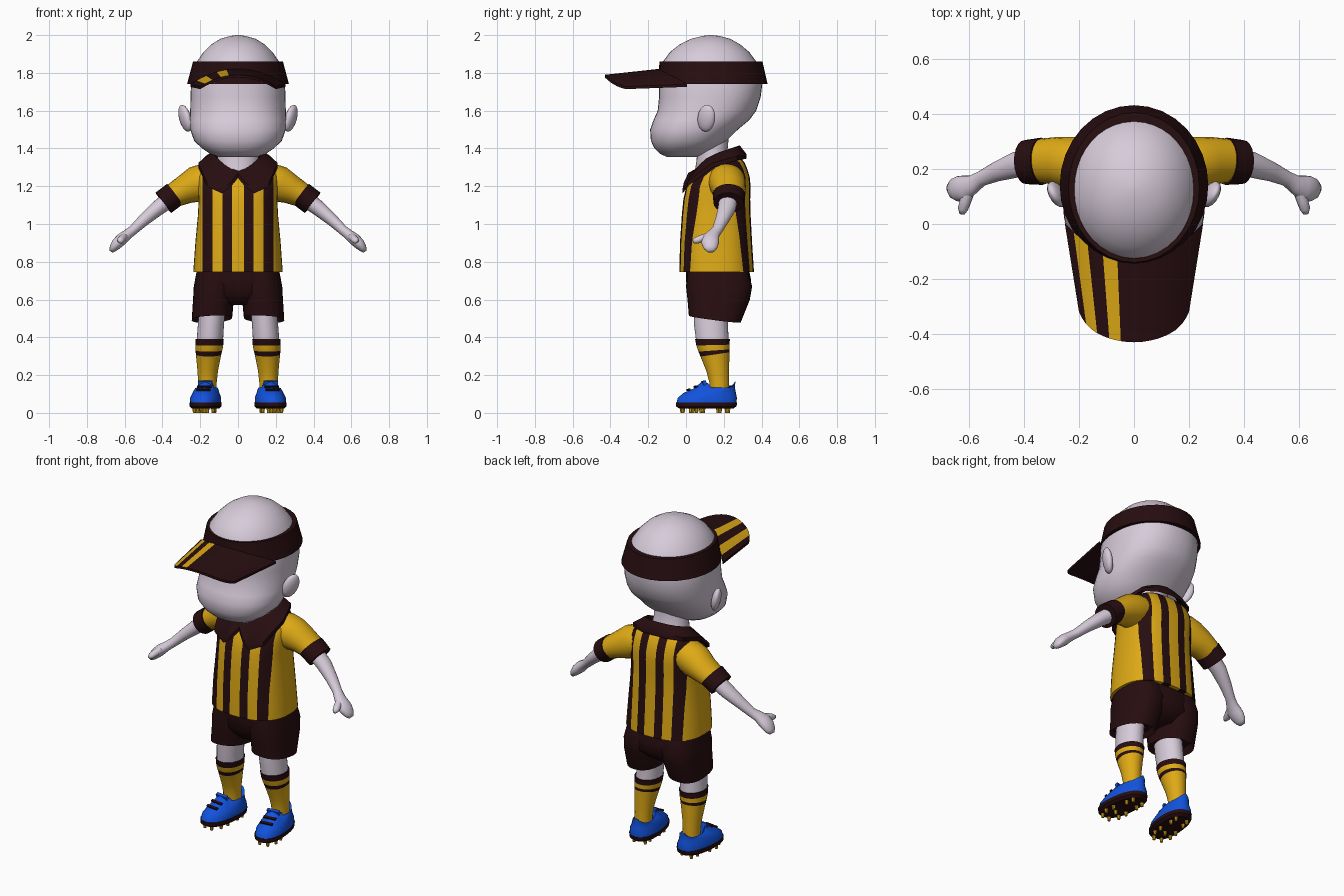
import bpy, bmesh, math
from mathutils import Vector, Matrix

def material(name, rgb):
    m = bpy.data.materials.new(name)
    m.diffuse_color = (*rgb, 1)
    return m

SKIN = material("pale skin", (0.68, 0.60, 0.70))
GOLD = material("gold", (0.73, 0.40, 0.008))
BROWN = material("dark brown", (0.020, 0.004, 0.005))
BLUE = material("blue", (0.006, 0.085, 0.72))

def finish(name, bm, mats, mirror=False, angle=50):
    bmesh.ops.recalc_face_normals(bm, faces=bm.faces[:])
    me = bpy.data.meshes.new(name)
    bm.to_mesh(me)
    bm.free()
    for m in mats:
        me.materials.append(m)
    ob = bpy.data.objects.new(name, me)
    bpy.context.collection.objects.link(ob)
    bpy.ops.object.select_all(action='DESELECT')
    ob.select_set(True)
    bpy.context.view_layer.objects.active = ob
    bpy.ops.object.shade_smooth_by_angle(angle=math.radians(angle))
    if mirror:
        mod = ob.modifiers.new("other side", 'MIRROR')
        mod.use_mirror_merge = False
    return ob

def skin(rings, mat=lambda i, j: 0, caps=True, loop=False):
    """Join equal-length closed rings of points into one surface."""
    bm = bmesh.new()
    vs = [[bm.verts.new(p) for p in r] for r in rings]
    n = len(vs[0])
    for i in range(len(vs) if loop else len(vs) - 1):
        a, b = vs[i], vs[(i + 1) % len(vs)]
        for j in range(n):
            k = (j + 1) % n
            bm.faces.new((a[j], a[k], b[k], b[j])).material_index = mat(i, j)
    if caps and not loop:
        bm.faces.new(vs[0]).material_index = mat(0, 0)
        bm.faces.new(vs[-1]).material_index = mat(len(vs) - 2, 0)
    return bm

def oval(z, cx, y0, y1, rx, power=2.0, n=32):
    """Horizontal superellipse between depths y0 and y1."""
    pts = []
    for k in range(n):
        a = 2 * math.pi * k / n
        s, c = math.sin(a), math.cos(a)
        sx = math.copysign(abs(s) ** (2 / power), s)
        cy = math.copysign(abs(c) ** (2 / power), c)
        pts.append(Vector((cx + rx * sx, (y0 + y1) / 2 - (y1 - y0) / 2 * cy, z)))
    return pts

def tube(sections, n=20):
    """Rings along a path of (x, y, z, depth radius, height radius)."""
    pts = [Vector(s[:3]) for s in sections]
    rings = []
    for i, s in enumerate(sections):
        d = (pts[min(i + 1, len(pts) - 1)] - pts[max(i - 1, 0)]).normalized()
        u = Vector((0, 1, 0)) if abs(d.y) < 0.7 else Vector((1, 0, 0))
        u = (u - d * u.dot(d)).normalized()
        v = d.cross(u)
        rings.append([pts[i] + u * s[3] * math.cos(2 * math.pi * k / n)
                      + v * s[4] * math.sin(2 * math.pi * k / n) for k in range(n)])
    return rings

# Head: z, front, back, half width
head = [(1.355, -0.10, 0.06, 0.10), (1.37, -0.135, 0.10, 0.145), (1.40, -0.167, 0.16, 0.19),
        (1.44, -0.186, 0.215, 0.232), (1.50, -0.19, 0.275, 0.253), (1.55, -0.172, 0.335, 0.256),
        (1.60, -0.15, 0.372, 0.253), (1.67, -0.143, 0.395, 0.252), (1.75, -0.142, 0.405, 0.248),
        (1.81, -0.137, 0.397, 0.235), (1.86, -0.122, 0.372, 0.217), (1.91, -0.085, 0.335, 0.183),
        (1.95, -0.035, 0.288, 0.143), (1.98, 0.025, 0.235, 0.094), (1.995, 0.085, 0.178, 0.042),
        (2.0, 0.12, 0.14, 0.01)]
finish("head", skin([oval(z, 0, a, b, w, 2.25 if z < 1.8 else 2.05, 40) for z, a, b, w in head]),
       [SKIN], angle=80)
finish("neck", skin([oval(1.24, 0, 0.04, 0.27, 0.13), oval(1.33, 0, 0.055, 0.25, 0.112),
                     oval(1.39, 0, 0.06, 0.22, 0.105), oval(1.50, 0, 0.05, 0.23, 0.10)]), [SKIN])

# Ears
bm = bmesh.new()
bmesh.ops.create_uvsphere(bm, u_segments=16, v_segments=10, radius=1, matrix=(
    Matrix.Translation((0.28, 0.108, 1.56)) @ Matrix.Rotation(-0.45, 4, 'Z') @ Matrix.Rotation(0.2, 4, 'Y')
    @ Matrix.Rotation(-0.25, 4, 'X') @ Matrix.Diagonal((0.026, 0.05, 0.074, 1))))
finish("ear", bm, [SKIN], True, 80)

# Visor band and curved brim with two stripes on its top
band = [(1.74, -0.15, 0.432, 0.27), (1.86, -0.14, 0.405, 0.238),
        (1.86, -0.125, 0.373, 0.217), (1.74, -0.135, 0.40, 0.24)]
finish("visor_band", skin([oval(z, 0, a, b, w) for z, a, b, w in band], loop=True), [BROWN], angle=30)
us = [-1, -0.94, -0.87, -0.77, -0.67, -0.56, -0.45, -0.345, -0.24, -0.12, 0,
      0.15, 0.3, 0.45, 0.6, 0.75, 0.87, 0.94, 1]
def brim_section(u):
    root = Vector((0.252 * u, -0.135 + 0.14 * u ** 2, 1.822 - 0.082 * u ** 2))
    tip = Vector((0.2 * u, -0.43 + 0.07 * u ** 2 + 0.04 * u ** 8, 1.79 - 0.062 * u ** 2))
    top = [root.lerp(tip, t / 4) for t in range(5)]
    return top + [p - Vector((0, 0, 0.014)) for p in reversed(top)]
finish("visor_brim", skin([brim_section(u) for u in us],
       lambda i, j: int(j < 4 and i in (2, 3, 6, 7))), [BROWN, GOLD], angle=40)

# Shirt body, cut along vertical stripe edges
shirt = [(0.745, -0.035, 0.36, 0.237), (0.90, -0.032, 0.35, 0.226), (1.05, -0.022, 0.342, 0.212),
         (1.13, -0.014, 0.34, 0.208), (1.20, 0.002, 0.342, 0.212), (1.25, 0.03, 0.337, 0.212),
         (1.29, 0.075, 0.325, 0.20), (1.325, 0.12, 0.31, 0.175), (1.35, 0.15, 0.29, 0.13)]
bm = skin([oval(z, 0, a, b, w, 2.5, 40) for z, a, b, w in shirt])
for x in (0.033, 0.083, 0.136, 0.188):
    for s in (-1, 1):
        bmesh.ops.bisect_plane(bm, geom=bm.verts[:] + bm.edges[:] + bm.faces[:],
                               plane_co=(s * x, 0, 0), plane_no=(1, 0, 0))
for f in bm.faces:
    x = abs(f.calc_center_median().x)
    f.material_index = int(0.033 < x < 0.083 or 0.136 < x < 0.188)
finish("shirt", bm, [GOLD, BROWN])

# Sleeves and cuffs
finish("sleeve", skin(tube([(0.10, 0.215, 1.245, 0.085, 0.075), (0.17, 0.215, 1.23, 0.098, 0.092),
                            (0.22, 0.22, 1.21, 0.096, 0.096), (0.28, 0.23, 1.183, 0.087, 0.078),
                            (0.345, 0.23, 1.15, 0.08, 0.064)])), [GOLD], True)
finish("sleeve_cuff", skin(tube([(0.335, 0.228, 1.158, 0.086, 0.068),
                                 (0.395, 0.225, 1.112, 0.08, 0.068)])), [BROWN], True)

# Collar with two rounded points: inner and outer edge from front to back
inner = [(0.0, 0.05, 1.275), (0.035, 0.052, 1.285), (0.07, 0.07, 1.305), (0.11, 0.11, 1.34),
         (0.135, 0.17, 1.37), (0.11, 0.245, 1.395), (0.06, 0.275, 1.405), (0.0, 0.285, 1.408)]
outer = [(0.0, 0.012, 1.262), (0.04, -0.012, 1.21), (0.085, -0.018, 1.178), (0.165, 0.008, 1.215),
         (0.21, 0.14, 1.315), (0.17, 0.27, 1.352), (0.08, 0.312, 1.36), (0.0, 0.32, 1.362)]
def full_loop(half, dz=0):
    pts = half + [(-x, y, z) for x, y, z in half[-2:0:-1]]
    return [Vector((x, y, z + dz)) for x, y, z in pts]
finish("collar", skin([full_loop(inner, 0.008), full_loop(outer, 0.008), full_loop(outer, -0.016),
                       full_loop(inner, -0.02)], loop=True), [BROWN], angle=40)

# Arms, hands and thumbs
finish("arm", skin(tube([(0.36, 0.225, 1.132, 0.05, 0.045), (0.43, 0.215, 1.08, 0.047, 0.04),
                         (0.50, 0.19, 1.02, 0.036, 0.032), (0.555, 0.165, 0.968, 0.028, 0.026),
                         (0.585, 0.145, 0.945, 0.034, 0.027), (0.615, 0.13, 0.92, 0.047, 0.032),
                         (0.64, 0.128, 0.897, 0.046, 0.03), (0.66, 0.13, 0.872, 0.036, 0.022),
                         (0.672, 0.132, 0.855, 0.018, 0.012)])), [SKIN], True, 80)
finish("thumb", skin(tube([(0.597, 0.13, 0.935, 0.022, 0.022), (0.612, 0.085, 0.924, 0.021, 0.02),
                           (0.622, 0.055, 0.913, 0.019, 0.018), (0.625, 0.037, 0.908, 0.01, 0.01)],
                          12)), [SKIN], True, 80)

# Shorts: seat and two flared legs with hems dipping to the back
finish("shorts_seat", skin([oval(0.80, 0, 0.0, 0.325, 0.212, 2.4), oval(0.70, 0, 0.0, 0.345, 0.225, 2.4),
                            oval(0.63, 0, 0.01, 0.345, 0.20, 2.4), oval(0.57, 0, 0.06, 0.28, 0.12)]), [BROWN])
legs = [oval(0.76, 0.115, 0.01, 0.325, 0.102, 2.4), oval(0.67, 0.122, 0.0, 0.35, 0.112, 2.4),
        oval(0.60, 0.13, 0.008, 0.338, 0.108, 2.4), oval(0.50, 0.138, 0.015, 0.29, 0.107, 2.4),
        oval(0.53, 0.138, 0.03, 0.275, 0.09, 2.4)]
for p in legs[3]:
    p.z += -0.13 * (p.y - 0.13) - 0.06 * (p.x - 0.138)
finish("shorts_leg", skin(legs), [BROWN], True)

# Legs and striped socks
finish("leg", skin([oval(0.56, 0.135, 0.04, 0.22, 0.07), oval(0.47, 0.143, 0.042, 0.222, 0.069),
                    oval(0.37, 0.15, 0.055, 0.226, 0.07)]), [SKIN], True)
sock = [(0.392, 0.048, 0.232, 0.075), (0.357, 0.055, 0.231, 0.074), (0.324, 0.066, 0.23, 0.071),
        (0.296, 0.077, 0.23, 0.067), (0.22, 0.108, 0.228, 0.054), (0.16, 0.124, 0.228, 0.049),
        (0.08, 0.125, 0.23, 0.049)]
rings = [oval(z, 0.15 + 0.012 * min(1, (0.392 - z) / 0.2), a, b, w) for z, a, b, w in sock]
for r in rings[1:4]:
    for p in r:
        p.z += 0.10 * (p.y - 0.06) * (0.4 if r is rings[1] else 1.2 if r is rings[2] else 2.4) * 0.6
finish("sock", skin(rings, lambda i, j: int(i in (0, 2))), [GOLD, BROWN], True)

# Boots turned slightly outwards around the ankle
TURN = (Matrix.Translation((0.163, 0.18, 0)) @ Matrix.Rotation(0.12, 4, 'Z')
        @ Matrix.Translation((0, -0.18, 0)))
def turned(rings):
    return [[TURN @ p for p in r] for r in rings]
boot = [oval(0.05, 0, -0.053, 0.268, 0.08, 2.3), oval(0.08, 0, -0.045, 0.27, 0.08, 2.2),
        oval(0.105, 0, -0.015, 0.265, 0.07), oval(0.13, 0, 0.04, 0.26, 0.06),
        oval(0.168, 0, 0.088, 0.262, 0.054), oval(0.15, 0, 0.10, 0.248, 0.044)]
for p in boot[4] + boot[5]:
    p.z -= 0.034 * min(1, abs(p.x) / 0.045) * (1 if p.y > 0.12 else 0.4)
finish("boot", skin(turned(boot)), [BLUE], True)
finish("boot_sole", skin(turned([oval(0.022, 0, -0.035, 0.25, 0.068, 2.3), oval(0.035, 0, -0.055, 0.268, 0.082, 2.3),
                                 oval(0.056, 0, -0.056, 0.272, 0.083, 2.3)])), [BROWN], True, 30)
bm = bmesh.new()
for y, z in ((0.012, 0.122), (0.05, 0.139)):
    bmesh.ops.create_cube(bm, size=1, matrix=TURN @ Matrix.Translation((0, y, z))
                          @ Matrix.Rotation(0.45, 4, 'X') @ Matrix.Diagonal((0.075, 0.014, 0.009, 1)))
finish("boot_laces", bm, [BROWN], True, 30)
bm = bmesh.new()
bmesh.ops.create_cube(bm, size=1, matrix=TURN @ Matrix.Translation((0, 0.095, 0.155))
                      @ Matrix.Rotation(0.3, 4, 'X') @ Matrix.Diagonal((0.075, 0.018, 0.03, 1)))
finish("boot_tongue", bm, [BLUE], True, 30)
bm = bmesh.new()
for x, y in [(s * w, y) for w, y in ((0.025, -0.02), (0.05, 0.03), (0.05, 0.085), (0.04, 0.175), (0.035, 0.22))
             for s in (-1, 1)] + [(0, 0.055)]:
    bmesh.ops.create_cone(bm, cap_ends=True, segments=8, radius1=0.008, radius2=0.012, depth=0.03,
                          matrix=TURN @ Matrix.Translation((x, y, 0.015)))
finish("boot_studs", bm, [GOLD], True, 30)
